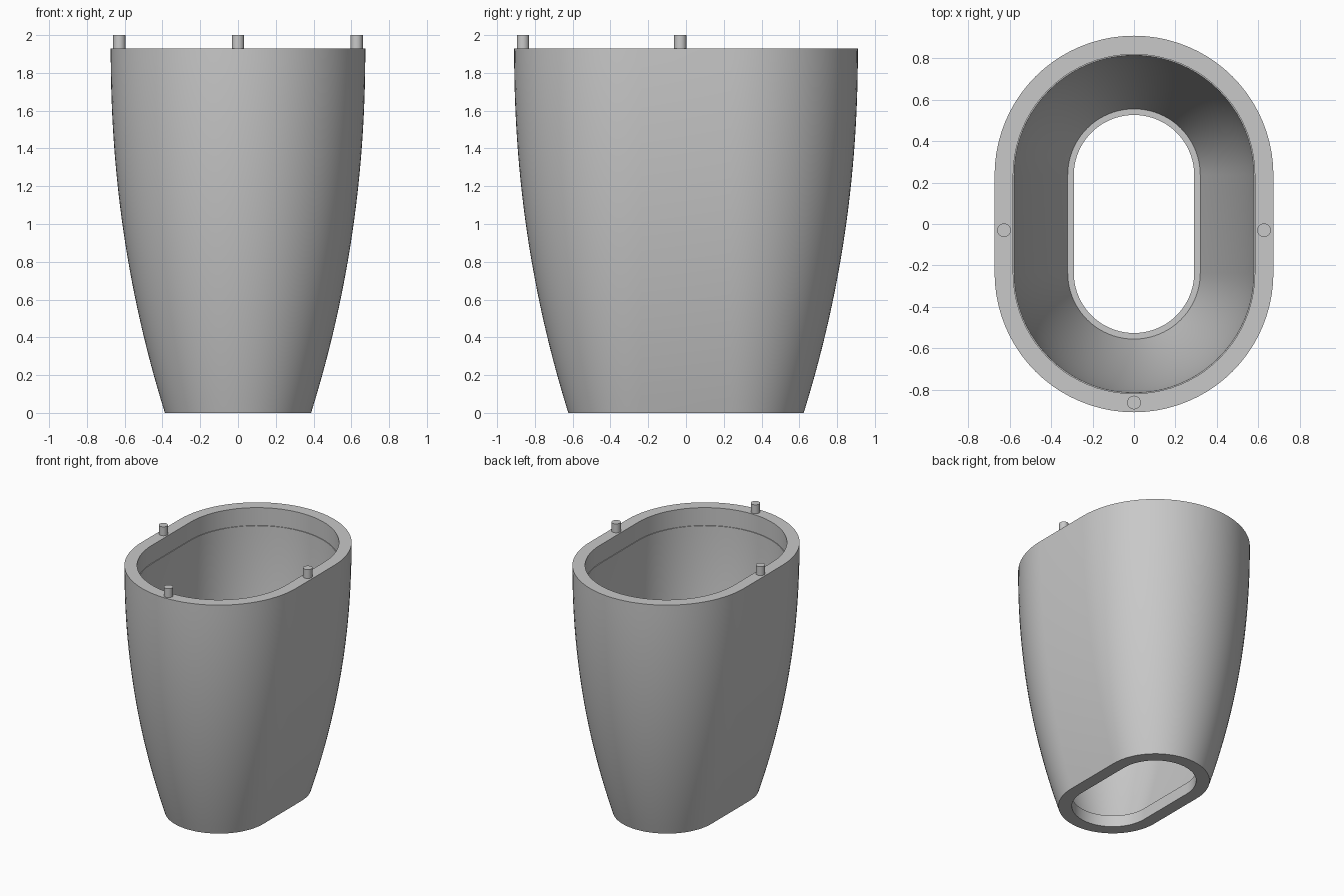
import bpy, bmesh, math

if "Cube" in bpy.data.objects:
    bpy.data.objects.remove(bpy.data.objects["Cube"])

TOP = 1.93        # rim height
HALF = 0.236      # half length of the straight sides
WALL = 0.094      # wall thickness
ARC = 40          # segments per rounded end
STEPS = 28        # rows along the curved wall

grey = bpy.data.materials.new("plain grey")
grey.diffuse_color = (0.58, 0.58, 0.58, 1)
grey.use_nodes = True
grey.node_tree.nodes["Principled BSDF"].inputs["Base Color"].default_value = grey.diffuse_color


def outer_radius(z):
    return 0.674 - 0.287 * ((TOP - z) / TOP) ** 2.1


def stadium(r):
    """Outline with two straight sides and two round ends."""
    pts = []
    for start, cy in ((0, HALF), (math.pi, -HALF)):
        for i in range(ARC + 1):
            a = start + math.pi * i / ARC
            pts.append((r * math.cos(a), cy + r * math.sin(a)))
    return pts


def finish(obj):
    obj.data.materials.append(grey)
    bpy.ops.object.select_all(action='DESELECT')
    obj.select_set(True)
    bpy.context.view_layer.objects.active = obj
    bpy.ops.object.shade_smooth_by_angle(angle=math.radians(30))


# Closed wall section: outside going up, rim recess, inside going down, bottom lip
LIP, RECESS = 0.09, 1.79
section = [(outer_radius(TOP * i / STEPS), TOP * i / STEPS) for i in range(STEPS + 1)]
section += [(0.584, TOP), (0.584, RECESS)]
for i in range(STEPS + 1):
    z = RECESS + (LIP - RECESS) * i / STEPS
    section.append((outer_radius(z) - WALL, z))
section += [(0.291, LIP), (0.291, 0)]

# Cup body lofted through the section
bm = bmesh.new()
rings = [[bm.verts.new((x, y, z)) for x, y in stadium(r)] for r, z in section]
for k, ring in enumerate(rings):
    nxt = rings[(k + 1) % len(rings)]
    for i in range(len(ring)):
        j = (i + 1) % len(ring)
        bm.faces.new((ring[i], ring[j], nxt[j], nxt[i]))
bmesh.ops.recalc_face_normals(bm, faces=bm.faces)
mesh = bpy.data.meshes.new("tapered_shell")
bm.to_mesh(mesh)
bm.free()
shell = bpy.data.objects.new("tapered_shell", mesh)
bpy.context.collection.objects.link(shell)
finish(shell)

# Locating pegs on the rim
for name, x, y in (("left_peg", -0.628, -0.03), ("right_peg", 0.628, -0.03),
                   ("front_peg", 0, -0.863)):
    bpy.ops.mesh.primitive_cylinder_add(vertices=32, radius=0.033, depth=0.09,
                                        location=(x, y, 1.955))
    peg = bpy.context.object
    peg.name = name
    finish(peg)
